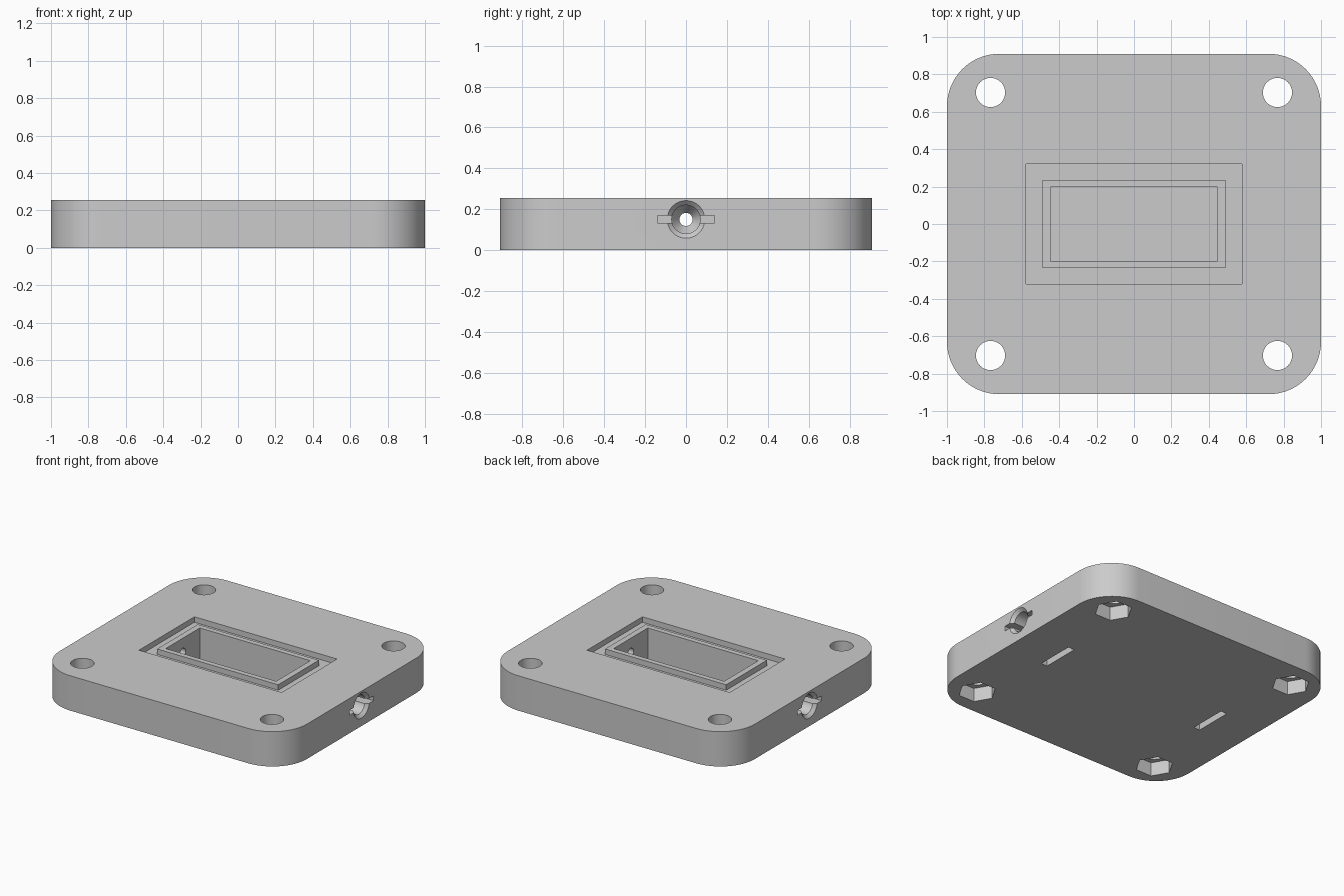
import bpy, bmesh, math
from mathutils import Matrix, Vector

default = bpy.data.objects.get("Cube")
if default:
    bpy.data.objects.remove(default, do_unlink=True)

W, D, H = 2.0, 1.82, 0.255      # plate size
PORT_Z = 0.15                   # height of the cable ports

grey = bpy.data.materials.new("light_grey")
grey.use_nodes = True
colour = (0.6, 0.6, 0.6, 1)
grey.diffuse_color = colour
grey.node_tree.nodes["Principled BSDF"].inputs["Base Color"].default_value = colour


def add_object(name, bm):
    bmesh.ops.recalc_face_normals(bm, faces=bm.faces)
    mesh = bpy.data.meshes.new(name)
    bm.to_mesh(mesh)
    bm.free()
    mesh.materials.append(grey)
    obj = bpy.data.objects.new(name, mesh)
    bpy.context.collection.objects.link(obj)
    return obj


def prism(name, points, z0, z1):
    bm = bmesh.new()
    face = bm.faces.new([bm.verts.new((x, y, z0)) for x, y in points])
    new = bmesh.ops.extrude_face_region(bm, geom=[face])["geom"]
    verts = [v for v in new if isinstance(v, bmesh.types.BMVert)]
    bmesh.ops.translate(bm, verts=verts, vec=(0, 0, z1 - z0))
    return add_object(name, bm)


def box(name, x0, x1, y0, y1, z0, z1):
    return prism(name, [(x0, y0), (x1, y0), (x1, y1), (x0, y1)], z0, z1)


def ngon(cx, cy, r, sides):
    return [(cx + r * math.cos(math.tau * i / sides),
             cy + r * math.sin(math.tau * i / sides)) for i in range(sides)]


def rounded_rect(w, d, r, steps=16):
    points = []
    for k, (sx, sy) in enumerate([(1, 1), (-1, 1), (-1, -1), (1, -1)]):
        for i in range(steps + 1):
            a = math.pi / 2 * (k + i / steps)
            points.append((sx * (w / 2 - r) + r * math.cos(a),
                           sy * (d / 2 - r) + r * math.sin(a)))
    return points


def lathe_x(name, profile, side, z, sides=40):
    """Closed solid turned about the x direction from (x, radius) pairs."""
    bm = bmesh.new()
    rings = [[bm.verts.new((side * x, py, z + pz)) for py, pz in ngon(0, 0, r, sides)]
             for x, r in profile]
    for a, b in zip(rings, rings[1:]):
        for i in range(sides):
            j = (i + 1) % sides
            bm.faces.new((a[i], a[j], b[j], b[i]))
    bm.faces.new(rings[0])
    bm.faces.new(rings[-1])
    return add_object(name, bm)


def cut(target, cutter):
    mod = target.modifiers.new(cutter.name, "BOOLEAN")
    mod.operation = "DIFFERENCE"
    mod.solver = "EXACT"
    mod.object = cutter
    bpy.context.view_layer.objects.active = target
    bpy.ops.object.modifier_apply(modifier=mod.name)
    bpy.data.objects.remove(cutter, do_unlink=True)


# Rounded base plate
plate = prism("base_plate", rounded_rect(W, D, 0.28), 0, H)

# Recessed seal channel around a flush rim
channel = box("channel_cutter", -0.577, 0.577, -0.32, 0.32, H - 0.04, H + 0.1)
cut(channel, box("rim_cutter", -0.49, 0.49, -0.235, 0.235, 0, 1))
cut(plate, channel)

# Central pocket
cut(plate, box("pocket_cutter", -0.447, 0.447, -0.197, 0.197, 0.03, 1))

# Corner screw holes with hexagonal nut recesses underneath
for sx in (-1, 1):
    for sy in (-1, 1):
        x, y = sx * 0.767, sy * 0.703
        cut(plate, prism("screw_hole_cutter", ngon(x, y, 0.078, 40), -0.1, 1))
        cut(plate, prism("nut_recess_cutter", ngon(x, y, 0.127, 6), -0.1, 0.1))

# Cable ports with flared mouths, and strap slots leading to the underside
flare = [(1 - 0.022 * math.sin(a), 0.07 + 0.022 * (1 - math.sin(a)))
         for a in (math.pi / 2 * i / 6 for i in range(7))]
port = [(1.05, 0.092)] + flare + [(0.6, 0.07), (0.54, 0.032), (0.4, 0.032)]
for side in (-1, 1):
    xs = sorted((side * 0.635, side * 1.1))
    cut(plate, box("strap_slot_cutter", *xs, -0.14, 0.14, 0.132, 0.168))
    xs = sorted((side * 0.635, side * 0.685))
    cut(plate, box("strap_exit_cutter", *xs, -0.14, 0.14, -0.1, 0.15))
    cut(plate, lathe_x("port_cutter", port, side, PORT_Z))

# Smooth curved walls, keep edges crisp
bpy.ops.object.select_all(action="DESELECT")
plate.select_set(True)
bpy.context.view_layer.objects.active = plate
bpy.ops.object.shade_smooth_by_angle(angle=math.radians(30))
